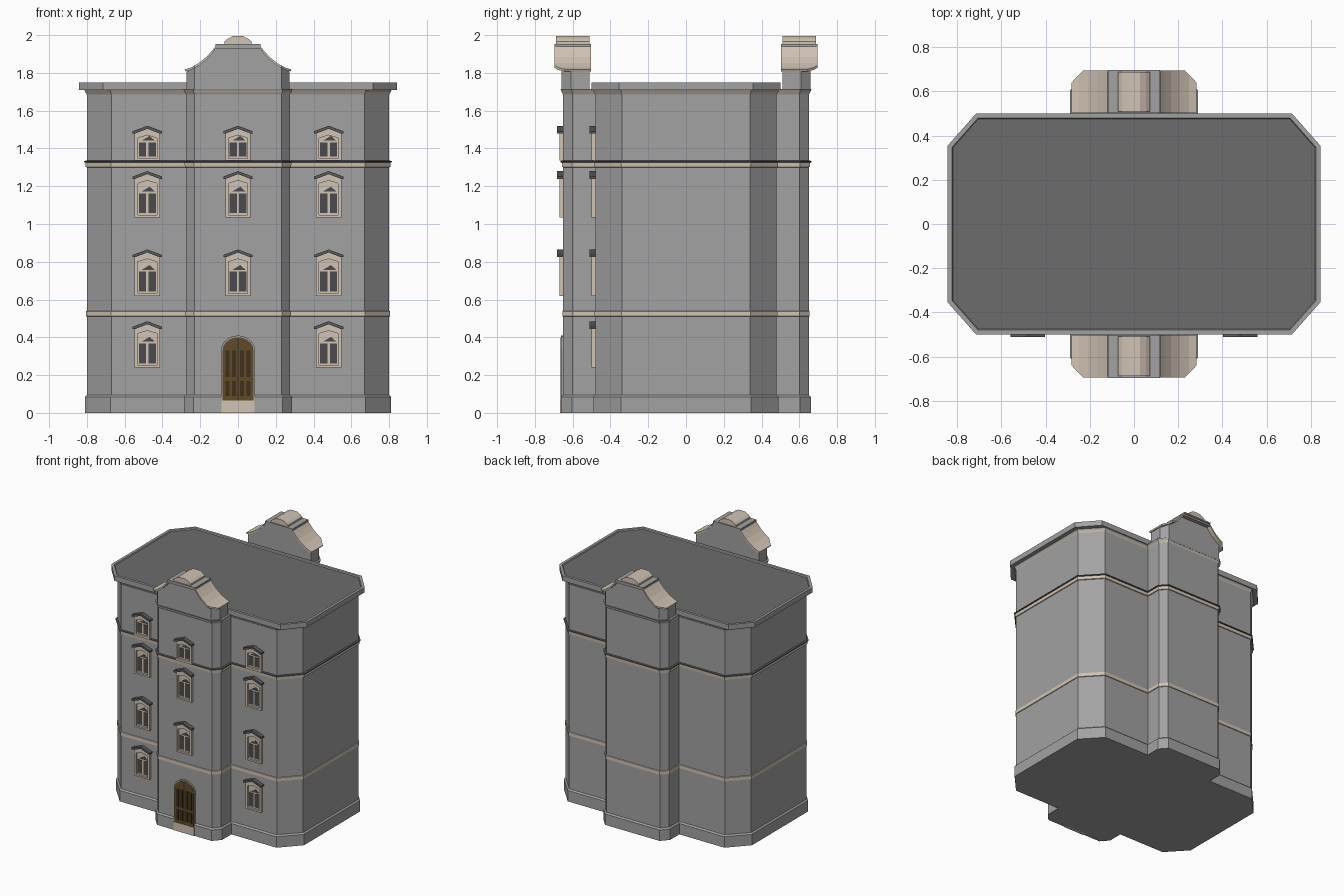
import bpy, bmesh, math
from mathutils import Vector

cube = bpy.data.objects.get("Cube")
if cube:
    bpy.data.objects.remove(cube, do_unlink=True)


def material(name, r, g, b):
    m = bpy.data.materials.new(name)
    m.use_nodes = True
    m.diffuse_color = (r, g, b, 1)
    m.node_tree.nodes["Principled BSDF"].inputs["Base Color"].default_value = (r, g, b, 1)
    return m


WALL = material("wall grey", .36, .36, .36)
STONE = material("beige stone", .64, .55, .46)
ROOF = material("roof grey", .15, .15, .15)
SLATE = material("slate trim", .10, .10, .10)
GLASS = material("window glass", .07, .07, .075)
DOOR = material("door wood", .12, .07, .022)
DARK = material("dark wood", .05, .03, .012)


def finish(name, bm, mats):
    bmesh.ops.recalc_face_normals(bm, faces=bm.faces)
    mesh = bpy.data.meshes.new(name)
    bm.to_mesh(mesh)
    bm.free()
    for m in mats:
        mesh.materials.append(m)
    ob = bpy.data.objects.new(name, mesh)
    bpy.context.collection.objects.link(ob)
    return ob


def add_prism(bm, pts, y0, y1):
    """Extrude an x-z outline from y0 to y1."""
    a = [bm.verts.new((x, y0, z)) for x, z in pts]
    b = [bm.verts.new((x, y1, z)) for x, z in pts]
    bm.faces.new(a)
    bm.faces.new(b[::-1])
    for i in range(len(a)):
        j = (i + 1) % len(a)
        bm.faces.new((a[i], b[i], b[j], a[j]))


def prisms(name, outlines, y0, y1, mat):
    bm = bmesh.new()
    for pts in outlines:
        add_prism(bm, pts, y0, y1)
    return finish(name, bm, [mat])


def rect(x0, x1, z0, z1):
    return [(x0, z0), (x1, z0), (x1, z1), (x0, z1)]


def full_plan(quarter):
    """Mirror a front-right quarter outline into a closed anticlockwise plan."""
    half = quarter + [(x, -y) for x, y in reversed(quarter)]
    return half + [(-x, y) for x, y in reversed(half)]


def offset_plan(plan, d):
    out = []
    for i, p in enumerate(plan):
        p = Vector(p)
        e1 = (p - Vector(plan[i - 1])).normalized()
        e2 = (Vector(plan[(i + 1) % len(plan)]) - p).normalized()
        n1, n2 = Vector((e1.y, -e1.x)), Vector((e2.y, -e2.x))
        out.append(p + (n1 + n2) * d / (1 + n1.dot(n2)))
    return out


def loft(name, plan, profile, mats, top=0):
    """Stack offset plans; profile rows are (height, offset, material of the strip above)."""
    bm = bmesh.new()
    rings = [[bm.verts.new((p.x, p.y, z)) for p in offset_plan(plan, d)] for z, d, _ in profile]
    for k in range(len(rings) - 1):
        a, b = rings[k], rings[k + 1]
        for i in range(len(a)):
            j = (i + 1) % len(a)
            bm.faces.new((a[i], a[j], b[j], b[i])).material_index = profile[k][2]
    bm.faces.new(rings[0][::-1])
    bm.faces.new(rings[-1]).material_index = top
    return finish(name, bm, mats)


# Walls with plinth, string courses and flared top
house = full_plan([(.23, -.65), (.275, -.6), (.275, -.48), (.67, -.48), (.8, -.34)])
loft("walls", house, [
    (0, .011, 0), (.085, .011, 0), (.095, 0, 0),
    (.51, 0, 1), (.512, .005, 1), (.538, .005, 1), (.54, 0, 0),
    (1.3, 0, 1), (1.302, .006, 1), (1.325, .008, 2), (1.327, .014, 2), (1.334, .014, 2), (1.336, 0, 0),
    (1.685, 0, 1), (1.698, .008, 0), (1.715, .014, 0)], [WALL, STONE, SLATE])

# Eaves cornice and flat roof
eaves = full_plan([(.715, -.5), (.843, -.355)])
loft("roof_cornice", eaves, [(1.71, 0, 0), (1.75, 0, 0), (1.75, -.02, 0), (1.742, -.024, 0)],
     [WALL, ROOF], top=1)

# Curved gables, front and back
curve = [(.278, 1.808), (.25, 1.815), (.205, 1.84), (.165, 1.872), (.135, 1.905), (.118, 1.93)]
lip = [(.283, 1.818), (.25, 1.828), (.208, 1.852), (.168, 1.884), (.138, 1.917), (.118, 1.942)]


def both(pts):
    return pts + [(-x, z) for x, z in reversed(pts)]


def trim_corners(bm, side, corner, edge):
    """Cut the outer corners off in plan along the line corner-edge."""
    for sx in (1, -1):
        a = Vector((sx * corner[0], side * corner[1], 0))
        d = Vector((sx * edge[0], side * edge[1], 0)) - a
        n = Vector((-d.y, d.x, 0))
        if n.x * sx < 0:
            n = -n
        geom = bm.verts[:] + bm.edges[:] + bm.faces[:]
        bmesh.ops.bisect_plane(bm, geom=geom, plane_co=a, plane_no=n, clear_outer=True)
        bmesh.ops.holes_fill(bm, edges=[e for e in bm.edges if e.is_boundary], sides=0)


for label, s in (("front", -1), ("back", 1)):
    bm = bmesh.new()
    add_prism(bm, both([(.272, 1.7), (.272, 1.808)] + curve[1:]), s * .66, s * .51)
    trim_corners(bm, s, (.23, .66), (.272, .61))
    finish(label + "_gable_wall", bm, [WALL])

    bm = bmesh.new()
    for sx in (1, -1):
        add_prism(bm, [(sx * x, z) for x, z in curve + lip[::-1]], s * .695, s * .503)
    trim_corners(bm, s, (.23, .695), (.283, .64))
    finish(label + "_gable_coping", bm, [STONE])

    prisms(label + "_gable_shelf", [rect(-.12, .12, 1.928, 1.942)], s * .69, s * .505, WALL)
    prisms(label + "_gable_shelf_top", [rect(-.118, .118, 1.942, 1.953)], s * .697, s * .502, WALL)
    cap = both([(.072, 1.95), (.072, 1.966), (.055, 1.98), (.028, 1.994)])
    prisms(label + "_gable_cap", [cap], s * .688, s * .51, STONE)


# Windows
def window(name, cx, z0, h, wall_y):
    def place(pts):
        return [(cx + x, z0 + z) for x, z in pts]

    e = h - .035
    surround = [rect(-.067, -.05, 0, e), rect(.05, .067, 0, e), rect(-.05, .05, 0, .012),
                [(-.05, e - .03), (0, e - .015), (.05, e - .03), (.067, e), (0, h - .01), (-.067, e)]]
    prisms(name + "_surround", [place(p) for p in surround], wall_y, wall_y - .02, STONE)
    prisms(name + "_sash", [place(rect(-.05, .05, .01, e - .012))], wall_y, wall_y - .005, STONE)
    t = h * .52
    panes = [rect(-.045, -.006, .022, t), rect(.006, .045, .022, t),
             [(-.03, t + .01), (.04, t + .01), (.012, t + .035)]]
    prisms(name + "_panes", [place(p) for p in panes], wall_y - .002, wall_y - .008, GLASS)
    roof = [(-.078, e - .006), (-.065, e - .006), (0, h - .016), (.065, e - .006),
            (.078, e - .006), (.078, e + .006), (0, h), (-.078, e + .006)]
    prisms(name + "_pediment", [place(roof)], wall_y, wall_y - .032, SLATE)


floors = [("ground", .24, .245), ("first", .62, .245), ("second", 1.035, .245), ("top", 1.335, .185)]
for floor, z, h in floors:
    window(floor + "_window_right", -.48, z, h, -.48)
    window(floor + "_window_left", .48, z, h, -.48)
    if floor != "ground":
        window(floor + "_window_middle", 0, z, h, -.65)


# Arched door, trim and step
def arch(w, z0, spring, rise, n=10):
    top = [(w * math.cos(math.pi * i / n), spring + rise * math.sin(math.pi * i / n)) for i in range(n + 1)]
    return [(w, z0)] + top + [(-w, z0)]


prisms("door_trim", [arch(.09, .065, .33, .08)], -.64, -.6615, WALL)
prisms("door", [arch(.082, .065, .33, .07)], -.65, -.664, DOOR)
panels = [rect(x - .011, x + .011, a, b) for x in (-.056, -.022, .022, .056)
          for a, b in ((.09, .17), (.19, .33))]
prisms("door_panels", panels + [rect(-.003, .003, .065, .395)], -.66, -.6655, DARK)
prisms("door_step", [rect(-.088, .088, 0, .065)], -.64, -.666, STONE)
